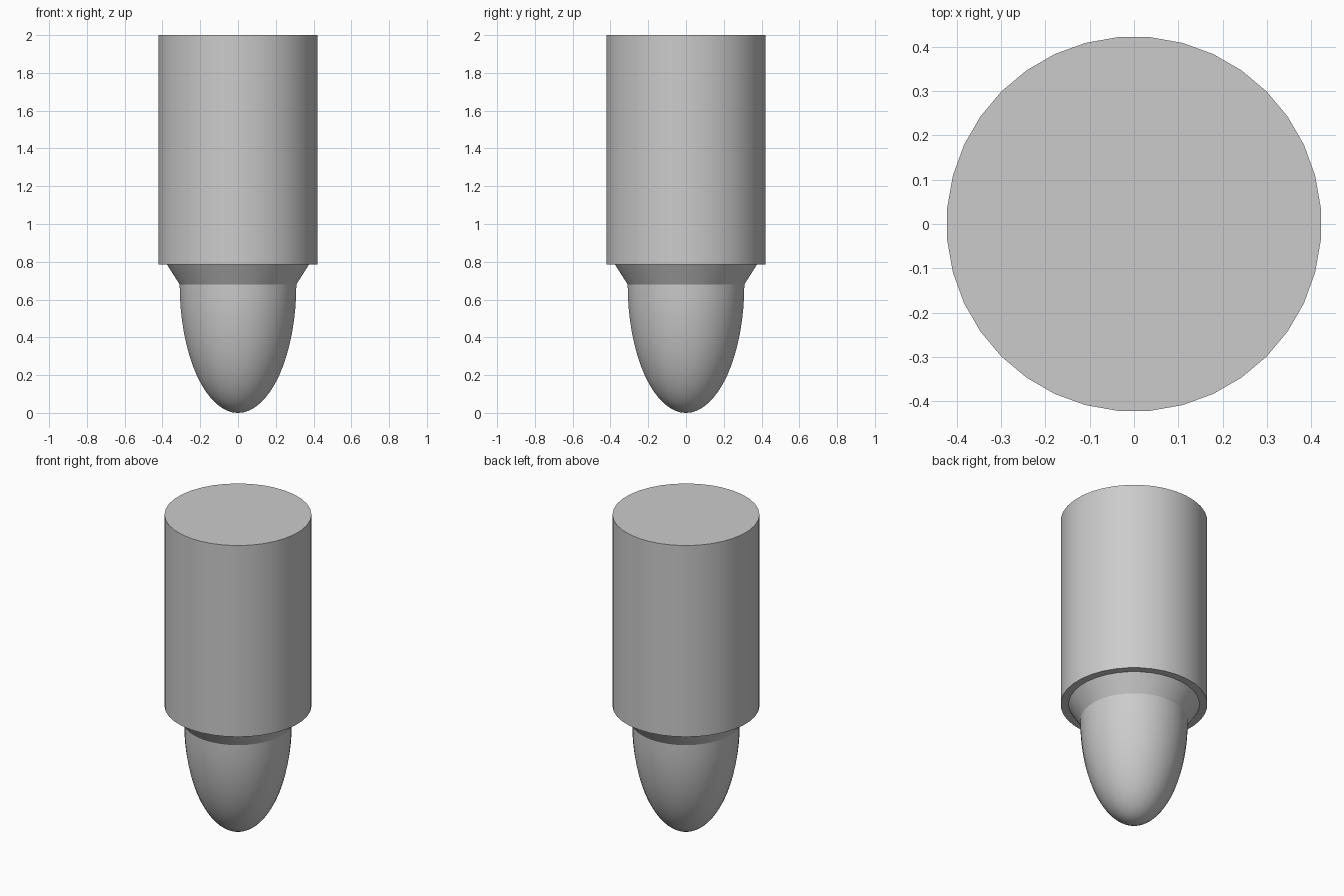
import bpy
import math
from mathutils import Matrix

if "Cube" in bpy.data.objects:
    bpy.data.objects.remove(bpy.data.objects["Cube"], do_unlink=True)

SIDES = 36
NOSE_R, NOSE_H, COLLAR_Z, BODY_Z = 0.31, 0.68, 0.68, 0.785

# Single plain grey
grey = bpy.data.materials.new("plain_grey")
grey.use_nodes = True
colour = (0.6, 0.6, 0.6, 1)
grey.diffuse_color = colour
grey.node_tree.nodes["Principled BSDF"].inputs["Base Color"].default_value = colour


def lathe(name, profile):
    """Revolve (radius, z) points; a zero radius closes to a point, open ends get caps."""
    verts, faces, rings = [], [], []
    for r, z in profile:
        n = 1 if r == 0 else SIDES
        rings.append(range(len(verts), len(verts) + n))
        for i in range(n):
            a = math.tau * (i + 0.5) / SIDES
            verts.append((r * math.cos(a), r * math.sin(a), z))
    for low, high in zip(rings, rings[1:]):
        for i in range(SIDES):
            j = (i + 1) % SIDES
            if len(low) == 1:
                faces.append((low[0], high[j], high[i]))
            else:
                faces.append((low[i], low[j], high[j], high[i]))
    if len(rings[0]) > 1:
        faces.append(tuple(reversed(rings[0])))
    faces.append(tuple(rings[-1]))
    mesh = bpy.data.meshes.new(name)
    mesh.from_pydata(verts, [], faces)
    mesh.materials.append(grey)
    obj = bpy.data.objects.new(name, mesh)
    bpy.context.collection.objects.link(obj)
    bpy.ops.object.select_all(action="DESELECT")
    obj.select_set(True)
    bpy.context.view_layer.objects.active = obj
    bpy.ops.object.shade_smooth_by_angle(angle=math.radians(30))
    return obj


# Cylindrical body
lathe("body", [(0.423, BODY_Z), (0.423, 2)])

# Tapered collar under the body
lathe("collar", [(NOSE_R, COLLAR_Z), (0.377, BODY_Z)])

# Half-ellipsoid nose
steps = 16
arc = [math.pi / 2 * i / steps for i in range(steps + 1)]
lathe("nose", [(NOSE_R * math.sin(a), NOSE_H * (1 - math.cos(a))) for a in arc])
